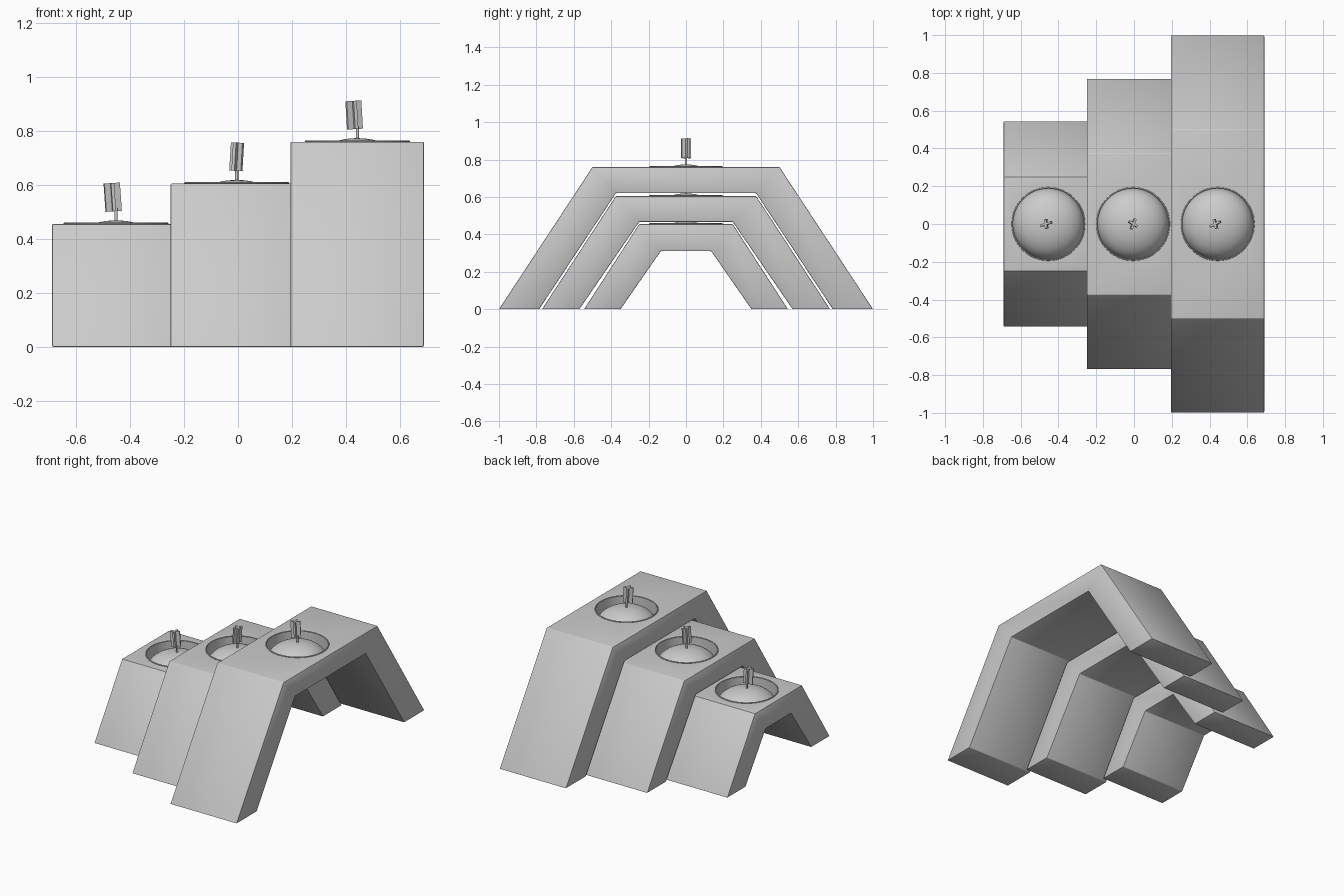
import bpy, bmesh, math
from mathutils import Matrix, Vector

if "Cube" in bpy.data.objects:
    bpy.data.objects.remove(bpy.data.objects["Cube"], do_unlink=True)

grey = bpy.data.materials.new("light grey")
grey.use_nodes = True
colour = (0.6, 0.6, 0.6, 1)
grey.diffuse_color = colour
grey.node_tree.nodes["Principled BSDF"].inputs["Base Color"].default_value = colour


def finish(name, bm, smooth=None):
    bmesh.ops.recalc_face_normals(bm, faces=bm.faces)
    mesh = bpy.data.meshes.new(name)
    bm.to_mesh(mesh)
    bm.free()
    mesh.materials.append(grey)
    obj = bpy.data.objects.new(name, mesh)
    bpy.context.collection.objects.link(obj)
    bpy.ops.object.select_all(action="DESELECT")
    obj.select_set(True)
    bpy.context.view_layer.objects.active = obj
    if smooth:
        bpy.ops.object.shade_smooth_by_angle(angle=math.radians(smooth))
    return obj


def lathe(name, profile, centre, steps=64):
    """Spin an (r, z) profile about the vertical axis."""
    bm = bmesh.new()
    verts = [bm.verts.new((r, 0, z)) for r, z in profile]
    edges = [bm.edges.new(pair) for pair in zip(verts, verts[1:])]
    bmesh.ops.spin(bm, geom=verts + edges, axis=(0, 0, 1), cent=(0, 0, 0),
                   angle=2 * math.pi, steps=steps)
    bmesh.ops.remove_doubles(bm, verts=bm.verts, dist=1e-5)
    bmesh.ops.translate(bm, verts=bm.verts, vec=centre)
    return finish(name, bm, 40)


def arch(name, x0, x1, half, bottom):
    """Sloped arch; half holds the (y, z) outline of one side."""
    outline = half + [(-y, z) for y, z in reversed(half)]
    bm = bmesh.new()
    face = bm.faces.new([bm.verts.new((x0, y, z)) for y, z in outline])
    ext = bmesh.ops.extrude_face_region(bm, geom=[face])
    moved = [v for v in ext["geom"] if isinstance(v, bmesh.types.BMVert)]
    bmesh.ops.translate(bm, verts=moved, vec=(x1 - x0, 0, 0))
    bmesh.ops.recalc_face_normals(bm, faces=bm.faces)
    bmesh.ops.bevel(bm, geom=bm.edges[:], offset=0.004, segments=2,
                    affect="EDGES", profile=0.5)
    return finish(name, bm, 30)


def bore(obj, centre, radius, depth):
    """Sink a round pocket into the top of an arch."""
    bm = bmesh.new()
    bmesh.ops.create_cone(bm, cap_ends=True, segments=64, radius1=radius,
                          radius2=radius, depth=2 * depth,
                          matrix=Matrix.Translation(centre))
    cutter = finish("pocket_cutter", bm)
    cutter.hide_render = True
    mod = obj.modifiers.new("pocket", "BOOLEAN")
    mod.object, mod.operation, mod.solver = cutter, "DIFFERENCE", "EXACT"
    bpy.context.view_layer.objects.active = obj
    bpy.ops.object.modifier_apply(modifier=mod.name)
    bpy.data.objects.remove(cutter, do_unlink=True)


def flame(name, base, lean, turn):
    """Two crossed plates, leaning a little."""
    bm = bmesh.new()
    for angle, width in ((0, 0.06), (math.radians(80), 0.05)):
        bmesh.ops.create_cube(bm, size=1, matrix=Matrix.Rotation(turn + angle, 4, "Z")
                              @ Matrix.Diagonal((width, 0.012, 0.105, 1)))
    bmesh.ops.transform(bm, verts=bm.verts,
                        matrix=Matrix.Translation(base + Vector((0, 0, 0.09)))
                        @ Matrix.Rotation(lean, 4, "Y"))
    finish(name, bm)


# name, x range, cup x, outer foot, outer shoulder, top, inner shoulder, inner top, inner foot, lean, turn
units = [
    ("small", -0.69, -0.205, -0.453, 0.545, 0.25, 0.455, 0.135, 0.31, 0.35, -0.07, 0.3),
    ("middle", -0.25, 0.235, -0.005, 0.77, 0.375, 0.605, 0.25, 0.467, 0.57, 0.06, 1.2),
    ("large", 0.195, 0.69, 0.443, 1.0, 0.5, 0.76, 0.375, 0.62, 0.785, -0.06, 0.45),
]
for name, x0, x1, cx, foot, shoulder, top, inner, under, inner_foot, lean, turn in units:
    body = arch(name + "_arch", x0, x1,
                [(inner, under), (inner_foot, 0), (foot, 0), (shoulder, top)], 0)
    centre = Vector((cx, 0, top))
    bore(body, centre, 0.19, 0.11)

    # thin ring round the pocket
    ring = [(0.191 + 0.004 * math.cos(a), 0.002 + 0.004 * math.sin(a))
            for a in (math.tau * i / 8 for i in range(9))]
    lathe(name + "_cup_rim", ring, centre)

    # domed candle in the pocket
    dome = [(0.187 * math.sin(a), 0.12 * math.cos(a) - 0.106)
            for a in (math.pi / 2 * i / 16 for i in range(17))]
    lathe(name + "_candle", dome, centre)

    # wick and flame
    lathe(name + "_wick", [(0, 0), (0.006, 0), (0.006, 0.06), (0, 0.06)], centre, 12)
    flame(name + "_flame", centre + Vector((-0.012 if lean < 0 else 0, 0, 0.01)), lean, turn)
